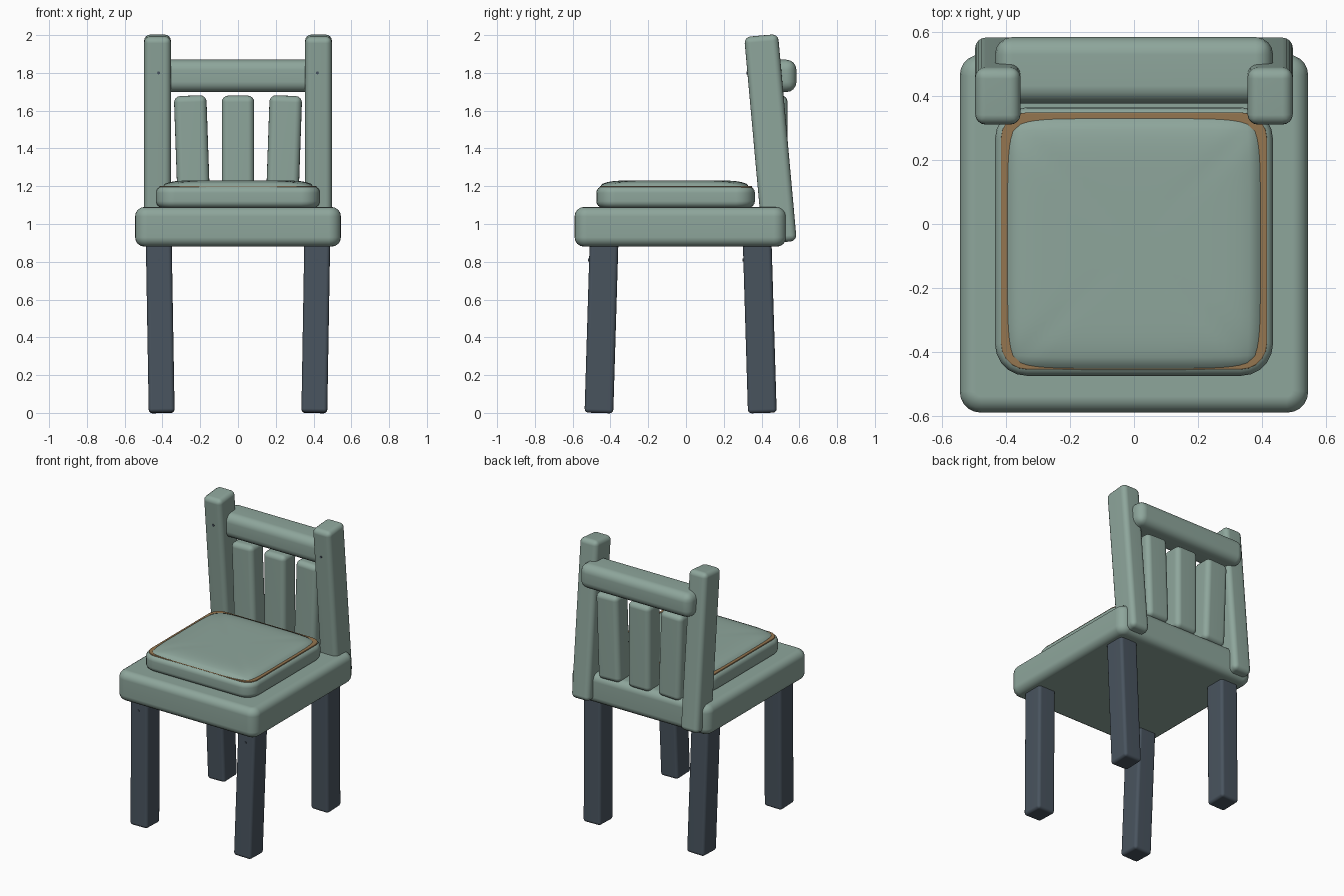
import bpy, bmesh, math
from mathutils import Matrix, Euler

if "Cube" in bpy.data.objects:
    bpy.data.objects.remove(bpy.data.objects["Cube"], do_unlink=True)


def make_material(name, rgb):
    mat = bpy.data.materials.new(name)
    mat.use_nodes = True
    color = (*rgb, 1.0)
    mat.diffuse_color = color
    bsdf = mat.node_tree.nodes["Principled BSDF"]
    bsdf.inputs["Base Color"].default_value = color
    bsdf.inputs["Roughness"].default_value = 0.6
    return mat


green = make_material("sage green", (0.27, 0.38, 0.33))
slate = make_material("dark slate", (0.066, 0.088, 0.113))
tan = make_material("tan seam", (0.30, 0.18, 0.08))


def finish(bm, name, mat):
    """Turn a bmesh into a smooth-shaded object."""
    bmesh.ops.recalc_face_normals(bm, faces=bm.faces)
    mesh = bpy.data.meshes.new(name)
    bm.to_mesh(mesh)
    bm.free()
    mesh.materials.append(mat)
    obj = bpy.data.objects.new(name, mesh)
    bpy.context.collection.objects.link(obj)
    bpy.ops.object.select_all(action="DESELECT")
    obj.select_set(True)
    bpy.context.view_layer.objects.active = obj
    bpy.ops.object.shade_smooth_by_angle(angle=math.radians(40))
    weighted = obj.modifiers.new("even shading", "WEIGHTED_NORMAL")
    weighted.keep_sharp = True
    return obj


def rounded_box(name, mat, center, size, bevel, rot=(0, 0, 0), corner=None):
    """Box with rounded edges; corner rounds the upright edges separately."""
    bm = bmesh.new()
    bmesh.ops.create_cube(bm, size=1, matrix=Matrix.Diagonal((*size, 1)))
    edges = list(bm.edges)
    if corner:
        upright = [e for e in edges if abs(e.verts[0].co.z - e.verts[1].co.z) > 1e-4]
        bmesh.ops.bevel(bm, geom=upright, offset=corner, segments=5,
                        profile=0.5, affect="EDGES")
        edges = [e for e in bm.edges if abs(e.verts[0].co.z - e.verts[1].co.z) < 1e-4]
    bmesh.ops.bevel(bm, geom=edges, offset=bevel, segments=4,
                    profile=0.5, affect="EDGES", clamp_overlap=True)
    obj = finish(bm, name, mat)
    obj.location = center
    obj.rotation_euler = Euler(rot)
    return obj


def screw(name, mat, center):
    bm = bmesh.new()
    bmesh.ops.create_cone(bm, cap_ends=True, segments=10, radius1=0.008,
                          radius2=0.008, depth=0.02,
                          matrix=Matrix.Rotation(math.pi / 2, 4, "X"))
    finish(bm, name, mat).location = center


# Seat slab
rounded_box("seat", green, (0, -0.03, 0.985), (1.09, 1.12, 0.21), 0.05, corner=0.065)

# Legs and back posts, mirrored left and right
for side, sx in (("left", 1), ("right", -1)):
    for end, y, tilt in (("front", -0.447, -0.03), ("back", 0.39, 0.03)):
        rounded_box(f"{end}_{side}_leg", slate, (sx * 0.412, y, 0.468),
                    (0.137, 0.152, 0.936), 0.02, (tilt, sx * 0.017, 0))
        screw(f"{end}_{side}_leg_screw", slate, (sx * 0.418, y - 0.071 - tilt * 0.34, 0.81))
    rounded_box(f"{side}_back_post", green, (sx * 0.426, 0.447, 1.45),
                (0.142, 0.18, 1.1), 0.033, (0.09, 0, 0))
    screw(f"{side}_post_screw", slate, (sx * 0.42, 0.33, 1.8))

# Top rail
rounded_box("top_rail", green, (0, 0.481, 1.784), (0.87, 0.208, 0.172), 0.055)

# Fanned slats
for name, i in (("right_slat", -1), ("middle_slat", 0), ("left_slat", 1)):
    rounded_box(name, green, (i * 0.243, 0.465, 1.377), (0.172, 0.145, 0.605),
                0.034, (0, i * 0.035, 0))

# Cushion body and seam
rounded_box("cushion_body", green, (0, -0.055, 1.143), (0.87, 0.84, 0.114), 0.035, corner=0.1)
rounded_box("cushion_seam", tan, (0, -0.053, 1.193), (0.832, 0.804, 0.018), 0.004, corner=0.08)

# Puffed cushion cover with soft diagonal creases
bm = bmesh.new()
bmesh.ops.create_grid(bm, x_segments=32, y_segments=32, size=1)
for v in bm.verts:
    a, b = v.co.x, v.co.y
    puff = math.sqrt(max(0, (1 - a ** 8) * (1 - b ** 8)))
    puff *= 1 - 0.25 * (a * b) ** 4
    crease = 0.005 * math.exp(-((abs(a) - abs(b)) / 0.09) ** 2) * abs(a * b) * (1 - a ** 8)
    pull = 1 - 0.07 * (a * b) ** 6
    v.co = (a * 0.412 * pull, -0.061 + b * 0.407 * pull, 1.182 + 0.049 * puff - crease)
finish(bm, "cushion_cover", green)
